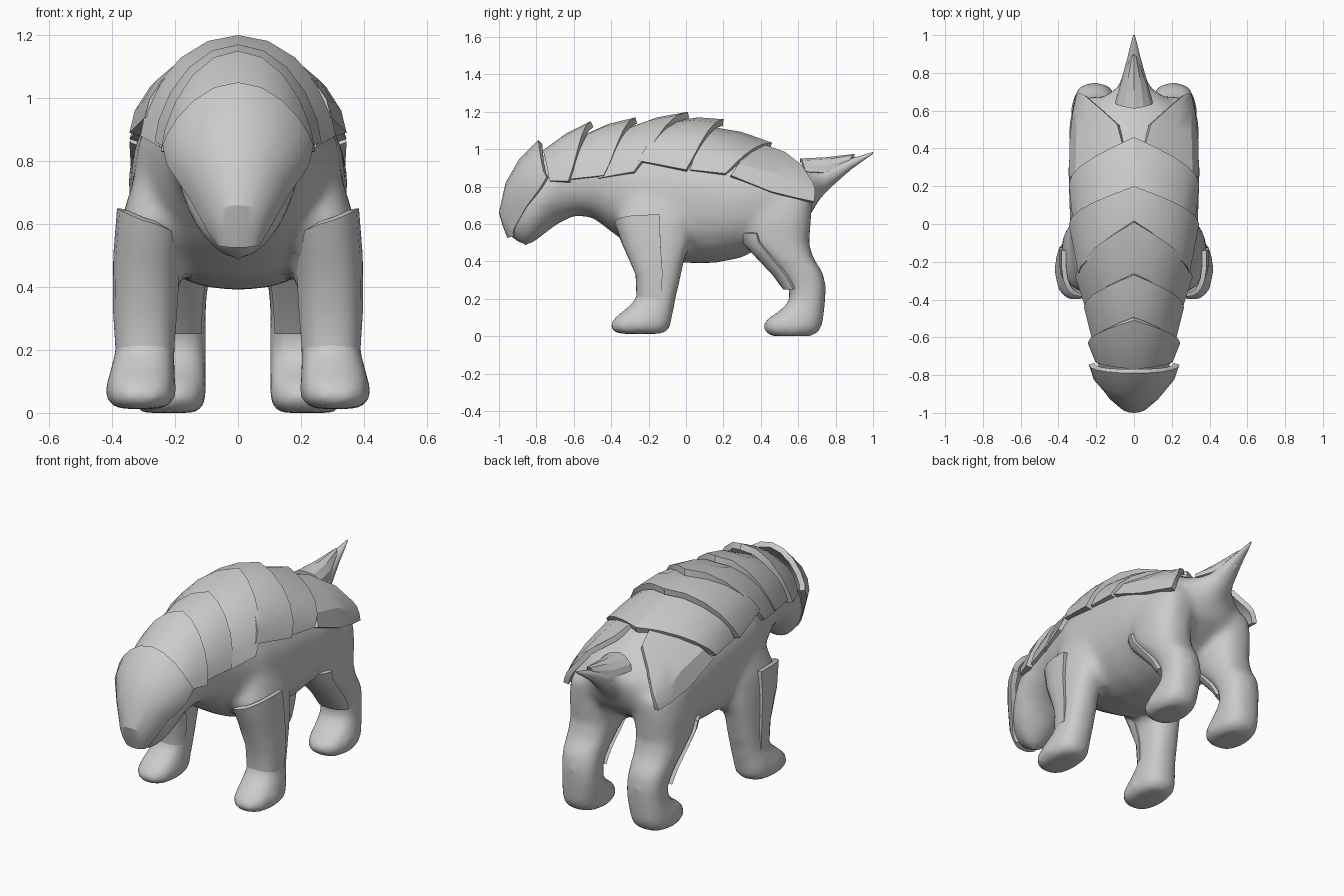
import bpy, bmesh, math

if "Cube" in bpy.data.objects:
    bpy.data.objects.remove(bpy.data.objects["Cube"])


def power(v, e):
    return math.copysign(abs(v) ** e, v)


def make(name, verts, faces):
    me = bpy.data.meshes.new(name)
    me.from_pydata(verts, [], faces)
    bm = bmesh.new()
    bm.from_mesh(me)
    if name in ("body_and_legs", "tail"):
        bmesh.ops.recalc_face_normals(bm, faces=bm.faces)
    bm.to_mesh(me)
    bm.free()
    ob = bpy.data.objects.new(name, me)
    bpy.context.collection.objects.link(ob)
    return ob


def finish(ob, angle=30):
    """Apply modifiers, then smooth everything but sharp edges."""
    bpy.ops.object.select_all(action='DESELECT')
    bpy.context.view_layer.objects.active = ob
    ob.select_set(True)
    bpy.ops.object.convert(target='MESH')
    bpy.ops.object.shade_smooth_by_angle(angle=math.radians(angle))


def tube(rings):
    """Closed loft through equal-length rings of points."""
    n = len(rings[0])
    verts = [p for r in rings for p in r]
    faces = [(i * n + j, i * n + (j + 1) % n, (i + 1) * n + (j + 1) % n, (i + 1) * n + j)
             for i in range(len(rings) - 1) for j in range(n)]
    faces += [tuple(range(n))[::-1], tuple(range(len(verts) - n, len(verts)))]
    return verts, faces


def sheet(name, rows, thick=0.03, mirror=False):
    """Open grid of points thickened inwards into a plate."""
    n = len(rows[0])
    ob = make(name, [p for r in rows for p in r],
              [(i * n + j, i * n + j + 1, (i + 1) * n + j + 1, (i + 1) * n + j)
               for i in range(len(rows) - 1) for j in range(n - 1)])
    s = ob.modifiers.new("thick", 'SOLIDIFY')
    s.thickness, s.offset = thick, -1
    if mirror:
        ob.modifiers.new("mirror", 'MIRROR')
    finish(ob, 25)
    return ob


def spine_rings(stations, n=24):
    """Upright elliptical sections: y, bottom, top, half width."""
    rings = []
    for y, zb, zt, hw in stations:
        ring = []
        for k in range(n):
            a = 2 * math.pi * k / n
            e = 1.05
            if math.sin(a) < 0:
                e = 1.15 if y < -0.65 else 0.85
            ring.append((hw * power(math.cos(a), e), y,
                         (zb + zt) / 2 + (zt - zb) / 2 * power(math.sin(a), e)))
        rings.append(ring)
    return rings


def leg_ring(st, angles, side=1):
    """Level section of a leg: z, inner x, outer x, front y, back y, slope."""
    z, x0, x1, y0, y1 = st[:5]
    k = st[5] if len(st) > 5 else 0
    return [(side * ((x0 + x1) / 2 + (x1 - x0) / 2 * power(math.cos(a), 0.8)),
             (y0 + y1) / 2 + (y1 - y0) / 2 * power(math.sin(a), 0.8),
             z + k * math.cos(a)) for a in angles]


def back_plate(name, sections, thick=0.03, cols=10, point=1):
    """Saddle plate: crest y, crest z, edge y, edge z, half width, peakedness."""
    rows = []
    for yt, zt, ye, ze, hw, *peak in sections:
        e = peak[0] if peak else 1.1
        row = []
        for j in range(cols + 1):
            t = 2 * j / cols - 1
            a = t * math.pi / 2
            row.append((hw * math.sin(a), yt + (ye - yt) * abs(t) ** point,
                        ze + (zt - ze) * max(math.cos(a), 0) ** e))
        rows.append(row)
    return sheet(name, rows, thick)


# Body and legs, fused into one skin
trunk = [(-0.98, .57, .68, .05), (-0.93, .52, .74, .09), (-0.85, .475, .88, .155),
         (-0.78, .525, .96, .19), (-0.7, .59, 1.01, .2), (-0.6, .645, 1.05, .21),
         (-0.5, .635, 1.08, .235), (-0.35, .52, 1.11, .28), (-0.2, .43, 1.12, .325),
         (0, .39, 1.12, .34), (.15, .39, 1.1, .345), (.3, .42, 1.06, .35),
         (.45, .5, 1.0, .335), (.58, .58, .92, .28), (.66, .64, .89, .19),
         (.72, .74, .91, .09), (.8, .815, .93, .06), (.9, .895, .955, .03)]
front_leg = [(.012, .23, .39, -.37, -.12), (.04, .197, .42, -.41, -.085),
             (.09, .197, .42, -.395, -.075), (.14, .2, .405, -.33, -.065),
             (.2, .2, .39, -.265, -.055), (.3, .195, .385, -.26, -.03),
             (.4, .19, .385, -.28, -.01), (.5, .18, .38, -.33, .02),
             (.62, .12, .37, -.37, .04), (.75, .1, .33, -.32, .02), (.82, .1, .25, -.25, -.05)]
hind_leg = [(0, .13, .31, .45, .68), (.03, .1, .335, .41, .72),
            (.08, .1, .335, .415, .735), (.13, .1, .325, .49, .74),
            (.18, .1, .315, .55, .745), (.26, .1, .315, .55, .75),
            (.34, .1, .325, .49, .735), (.42, .09, .335, .41, .68),
            (.5, .08, .34, .32, .66), (.62, .07, .345, .29, .67),
            (.74, .07, .325, .3, .68), (.82, .07, .26, .36, .6)]
circle = [2 * math.pi * k / 20 for k in range(20)]
parts = [tube(spine_rings(trunk))]
for side in (1, -1):
    for leg in (front_leg, hind_leg):
        ring_list = [leg_ring(s, circle, side) for s in leg]
        parts.append(tube(ring_list))
verts, faces = [], []
for v, f in parts:
    faces += [tuple(i + len(verts) for i in q) for q in f]
    verts += v
body = make("body_and_legs", verts, faces)
r = body.modifiers.new("fuse", 'REMESH')
r.mode, r.voxel_size = 'VOXEL', 0.022
s = body.modifiers.new("soften", 'SMOOTH')
s.factor, s.iterations = 0.5, 12
finish(body, 60)

# Tail spike
tail = make("tail", *tube(spine_rings(
    [(.68, .73, .9, .085), (.74, .775, .92, .075), (.8, .82, .93, .057),
     (.88, .89, .95, .035), (.95, .94, .97, .018), (1.0, .975, .985, .004)], 16)))
finish(tail, 60)
back_plate("tail_plate", [(.61, .95, .64, .88, .1), (.75, .957, .75, .875, .07),
                          (.9, .975, .87, .925, .02)], 0.02, 6)

# Head shield
back_plate("head_plate", [(-.955, .525, -.92, .535, .07), (-.98, .59, -.925, .55, .08),
                          (-1.0, .66, -.92, .575, .095, .8), (-.965, .82, -.855, .69, .16, 1),
                          (-.89, .95, -.785, .785, .225, 1.3), (-.79, 1.05, -.745, .85, .24, 1.6)],
           0.03, 10, 2)

# Overlapping back plates, front section and rear section
bands = [((-.77, .99, -.73, .83, .205), (-.51, 1.15, -.63, .83, .245, 1.3)),
         ((-.56, 1.07, -.62, .84, .22), (-.27, 1.17, -.44, .86, .265, 1.25)),
         ((-.32, 1.11, -.47, .845, .25), (.01, 1.2, -.28, .88, .31, 1.2)),
         ((-.07, 1.15, -.26, .94, .295), (.2, 1.16, .0, .89, .345, 1.15)),
         ((.13, 1.12, .02, .89, .325), (.46, 1.035, .21, .87, .345, 1))]
for i, (f, b) in enumerate(bands):
    mid = [(p + q) / 2 for p, q in zip(f, b)]
    mid[1] += 0.015
    back_plate(f"back_plate_{i + 1}", [f, mid, b], 0.035)

# Hip plates
sheet("hip_plates", [[(.05, .38, 1.04), (.2, .32, .99), (.31, .28, .92), (.345, .24, .86)],
                     [(.09, .53, .985), (.21, .5, .945), (.305, .48, .87), (.34, .45, .775)],
                     [(.19, .62, .915), (.25, .61, .87), (.305, .6, .81), (.325, .59, .74)],
                     [(.26, .68, .82), (.28, .69, .79), (.295, .69, .755), (.305, .685, .72)]],
      mirror=True)


# Leg guards
def guard(name, stations, a0, a1):
    angles = [math.radians(a0 + (a1 - a0) * k / 10) for k in range(11)]
    sheet(name, [leg_ring(s, angles) for s in stations], 0.025, True)


guard("front_leg_guards", [(.205, .2, .39, -.265, -.05), (.33, .19, .398, -.27, -.03),
                           (.5, .18, .397, -.345, .0), (.605, .175, .385, -.385, .02, .045)],
      -165, 8)
guard("hind_leg_guards", [(.25, .105, .32, .52, .73), (.33, .1, .328, .46, .73),
                          (.42, .09, .338, .375, .68), (.5, .085, .345, .3, .65),
                          (.55, .09, .348, .28, .65)], -150, -24)
